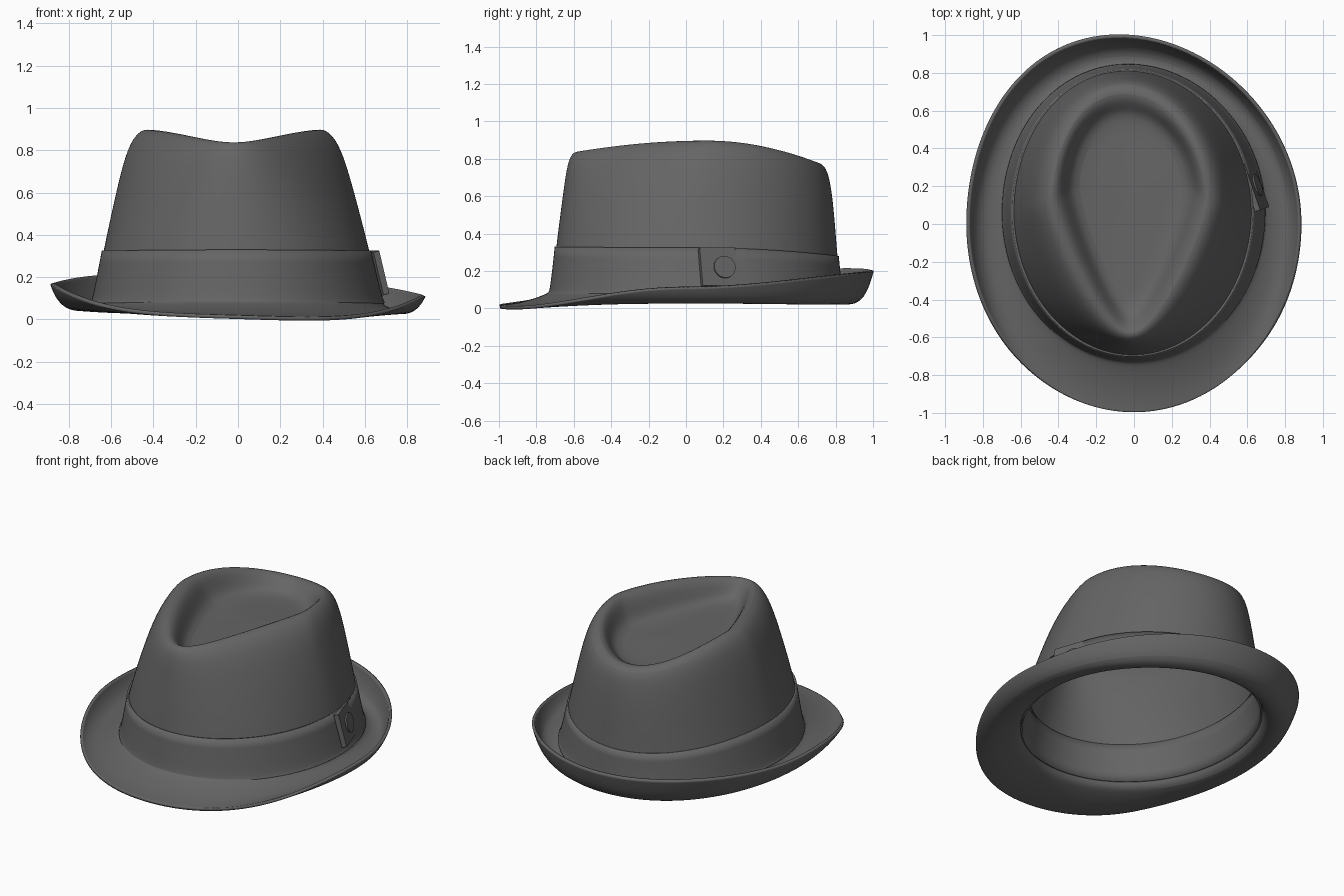
import bpy, bmesh, math
from mathutils import Vector

cube = bpy.data.objects.get("Cube")
if cube:
    bpy.data.objects.remove(cube)

felt = bpy.data.materials.new("dark grey felt")
felt.use_nodes = True
grey = (0.13, 0.13, 0.13, 1)
felt.diffuse_color = grey
felt.node_tree.nodes["Principled BSDF"].inputs["Base Color"].default_value = grey

SEGMENTS = 64


def ring(half_width, front, back, mid, z_front, z_side, z_back, pinch,
         grow=0.0, skew=0.03, power=2, lean=0.0, shift=0.0):
    """One egg-shaped ring; heights blend from side to front and back."""
    points = []
    for i in range(SEGMENTS):
        a = 2 * math.pi * i / SEGMENTS
        c, s = math.cos(a), math.sin(a)
        reach = (back - mid if s > 0 else mid + front) + grow
        z_end = z_back if s > 0 else z_front
        x = (half_width + grow) * c * (1 - pinch * max(0, -s))
        x += shift - skew * max(0, s) ** 2
        z = z_end + (z_side - z_end) * abs(c) ** power - lean * c
        points.append(Vector((x, mid + reach * s, z)))
    return points


def crown_ring(row, grow=0.0):
    """Crown rings drift slightly to the right as they rise."""
    return ring(*row, grow=grow, shift=-.022 * row[5])


def finish(obj):
    obj.data.materials.append(felt)
    bpy.ops.object.select_all(action="DESELECT")
    obj.select_set(True)
    bpy.context.view_layer.objects.active = obj
    bpy.ops.object.shade_smooth_by_angle(angle=math.radians(40))


def loft(name, rings, thickness, closed):
    bm = bmesh.new()
    rows = [[bm.verts.new(p) for p in points] for points in rings]
    for low, high in zip(rows, rows[1:]):
        for j in range(SEGMENTS):
            k = (j + 1) % SEGMENTS
            bm.faces.new((low[j], low[k], high[k], high[j]))
    if closed:
        last = rows[-1]
        centre = sum((v.co for v in last), Vector()) / SEGMENTS
        tip = bm.verts.new(centre)
        for j in range(SEGMENTS):
            bm.faces.new((last[j], last[(j + 1) % SEGMENTS], tip))
    mesh = bpy.data.meshes.new(name)
    bm.to_mesh(mesh)
    bm.free()
    obj = bpy.data.objects.new(name, mesh)
    bpy.context.collection.objects.link(obj)
    sub = obj.modifiers.new("smooth", "SUBSURF")
    sub.levels = sub.render_levels = 2
    shell = obj.modifiers.new("thickness", "SOLIDIFY")
    shell.thickness = thickness
    shell.offset = -1
    finish(obj)


# Half width, front, back, middle, three heights, front pinch
brim = [
    (.872, .998, .988, 0, .02, .145, .205, 0),
    (.857, .965, .973, 0, .022, .107, .15, 0),
    (.82, .90, .94, .02, .03, .06, .065, 0),
    (.765, .82, .885, .04, .05, .048, .035, 0),
    (.695, .74, .845, .06, .08, .06, .045, 0),
]
crown = [
    (.68, .72, .83, .06, .10, .09, .075, 0),
    (.63, .695, .81, .06, .33, .325, .28, 0),
    (.565, .66, .79, .06, .60, .60, .55, .13),
    (.517, .638, .77, .07, .76, .78, .69, .24),
    (.47, .615, .745, .09, .825, .875, .765, .34),
    (.41, .58, .69, .11, .845, .91, .79, .41),
    (.365, .54, .635, .15, .82, .87, .76, .44),
    (.335, .50, .60, .17, .77, .79, .725, .44),
    (.29, .44, .545, .18, .73, .73, .705, .42),
    (.14, .21, .35, .18, .73, .725, .715, .30),
]
# The brim leans down slightly to the left, fading out towards the crown
brim_rings = [ring(*row, skew=.08 - .01 * i, power=4, lean=.028 - .007 * i)
              for i, row in enumerate(brim)]
loft("hat_body", brim_rings + [crown_ring(row) for row in crown], .018, True)

# Ribbon around the foot of the crown, and a sweatband inside it
foot = (.69, .73, .84, .06, .08, .08, .06, 0)
loft("ribbon_band", [crown_ring(row, .008) for row in (foot, *crown[:2])], .012, False)
loft("sweatband", [crown_ring(row, -.016) for row in crown[:2]], .01, False)

# Tab with a round button on the left side of the ribbon
yaw = math.radians(19)
bpy.ops.mesh.primitive_cube_add(size=1, location=(.636, .2, .22),
                                rotation=(0, math.radians(-14), yaw))
tab = bpy.context.object
tab.name = "ribbon_tab"
tab.scale = (.03, .26, .21)
bevel = tab.modifiers.new("soft edges", "BEVEL")
bevel.width = .006
finish(tab)

bpy.ops.mesh.primitive_cylinder_add(
    vertices=32, radius=.06, depth=.02, location=(.65, .205, .22),
    rotation=(0, math.radians(76), yaw))
button = bpy.context.object
button.name = "tab_button"
finish(button)
